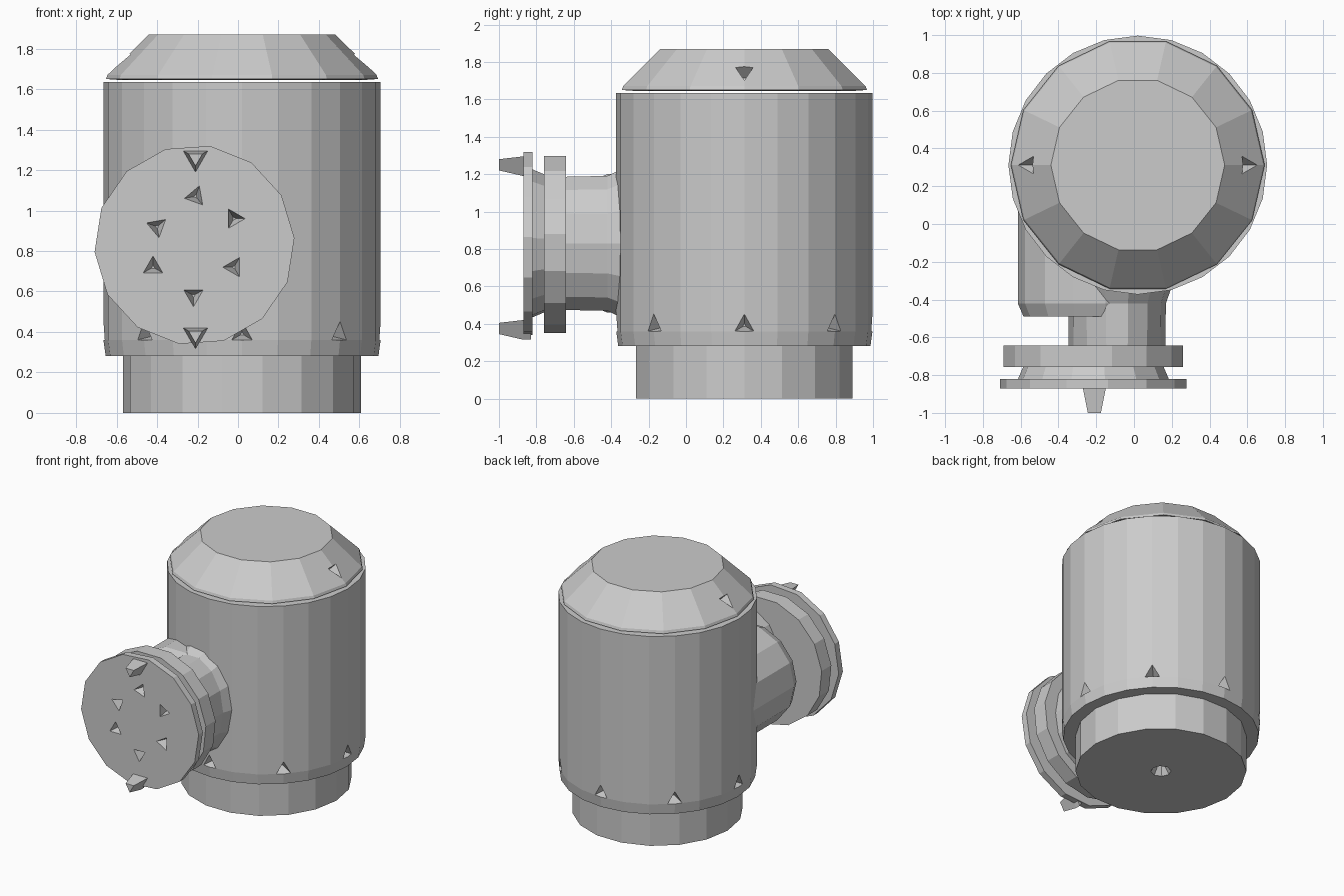
import bpy, bmesh
from math import sin, cos, pi, radians
from mathutils import Vector, Matrix

cube = bpy.data.objects.get("Cube")
if cube:
    bpy.data.objects.remove(cube, do_unlink=True)

grey = bpy.data.materials.new("cast grey")
grey.use_nodes = True
tone = (0.6, 0.6, 0.6, 1)
grey.diffuse_color = tone
grey.node_tree.nodes["Principled BSDF"].inputs["Base Color"].default_value = tone


def finish(name, bm):
    bmesh.ops.recalc_face_normals(bm, faces=bm.faces)
    mesh = bpy.data.meshes.new(name)
    bm.to_mesh(mesh)
    bm.free()
    mesh.materials.append(grey)
    obj = bpy.data.objects.new(name, mesh)
    bpy.context.collection.objects.link(obj)
    return obj


def lathe(name, profile, sides, centre, axis="z", turn=0, squash=1):
    """Closed flat-sided solid from (radius, position along axis) pairs."""
    bm = bmesh.new()
    rings = []
    for r, h in profile:
        ring = []
        for i in range(sides):
            a = 2 * pi * i / sides + radians(turn)
            u, v = centre[0] + r * squash * cos(a), centre[1] + r * sin(a)
            ring.append(bm.verts.new((u, v, h) if axis == "z" else (u, h, v)))
        rings.append(ring)
    for lo, hi in zip(rings, rings[1:]):
        for i in range(sides):
            j = (i + 1) % sides
            bm.faces.new((lo[i], lo[j], hi[j], hi[i]))
    bm.faces.new(rings[0])
    bm.faces.new(rings[-1])
    return finish(name, bm)


def dent(target, spots):
    """Cut pointed sockets; each spot is point, inward direction, size, spin, sides."""
    bm = bmesh.new()
    for point, inward, size, spin, sides in spots:
        d = Vector(inward).normalized()
        place = (Matrix.Translation(Vector(point) + d * 0.03)
                 @ d.to_track_quat("Z", "Y").to_matrix().to_4x4()
                 @ Matrix.Rotation(radians(spin), 4, "Z"))
        bmesh.ops.create_cone(bm, cap_ends=True, segments=sides, radius1=size,
                              radius2=size * 0.15, depth=0.12, matrix=place)
    cutter = finish("socket_cutter", bm)
    cutter.hide_render = True
    mod = target.modifiers.new("sockets", "BOOLEAN")
    mod.operation, mod.solver, mod.object = "DIFFERENCE", "EXACT", cutter
    bpy.context.view_layer.update()
    deps = bpy.context.evaluated_depsgraph_get()
    mesh = bpy.data.meshes.new_from_object(target.evaluated_get(deps))
    target.modifiers.clear()
    target.data = mesh
    bpy.data.objects.remove(cutter, do_unlink=True)


MID = (0.02, 0.312)      # vertical axis of the housing
PORT = (-0.215, 0.83)    # x, z of the port axis

# Base with a drain hole underneath
base = lathe("base", [(0.588, 0), (0.588, 0.3)], 18, MID)
dent(base, [((*MID, 0), (0, 0, 1), 0.09, 0, 8)])

# Main housing with a ring of sockets near the bottom
housing = lathe("housing", [(0.674, 0.28), (0.685, 0.36), (0.685, 1.635)], 24, MID)
ring = []
for k in range(8):
    a = k * pi / 4
    ring.append(((MID[0] + 0.68 * cos(a), MID[1] + 0.68 * sin(a), 0.39),
                 (-cos(a), -sin(a), 0), 0.075, 0, 3))
dent(housing, ring)

# Bevelled lid with two side sockets
lid = lathe("lid", [(0.6, 1.645), (0.672, 1.65), (0.665, 1.67), (0.46, 1.87)], 14, MID)
dent(lid, [((MID[0] + s * 0.58, MID[1], 1.755), (-s, 0, -0.6), 0.08, 180, 3)
           for s in (1, -1)])

# Side outlet and the neck leading to the flanges
lathe("outlet_casing", [(0.38, 0.1), (0.38, -0.42), (0.35, -0.49)], 14,
      (-0.235, 0.83), "y")
lathe("neck", [(0.43, -0.3), (0.37, -0.42), (0.365, -0.65)], 14,
      (-0.09, 0.83), "y", squash=0.7)

# Paired flanges
lathe("rear_flange", [(0.478, -0.642), (0.478, -0.758)], 15, PORT, "y", 6)
front = lathe("front_flange",
              [(0.37, -0.75), (0.4, -0.82), (0.495, -0.82), (0.495, -0.87)],
              14, PORT, "y", 4)
holes = [(-0.21, 1.07, 20), (-0.02, 0.96, 90), (-0.4, 0.92, 50),
         (-0.02, 0.72, 30), (-0.42, 0.72, 0), (-0.22, 0.58, 180)]
dent(front, [((x, -0.87, z), (0, 1, 0), 0.07, spin, 3) for x, z, spin in holes])

# Pointed bolts at the top and bottom of the front flange
for label, z, turn in (("upper", 1.26, -90), ("lower", 0.385, -90)):
    lathe(label + "_bolt", [(0.07, -0.83), (0.07, -0.87), (0.04, -1)], 3,
          (-0.21, z), "y", turn)
